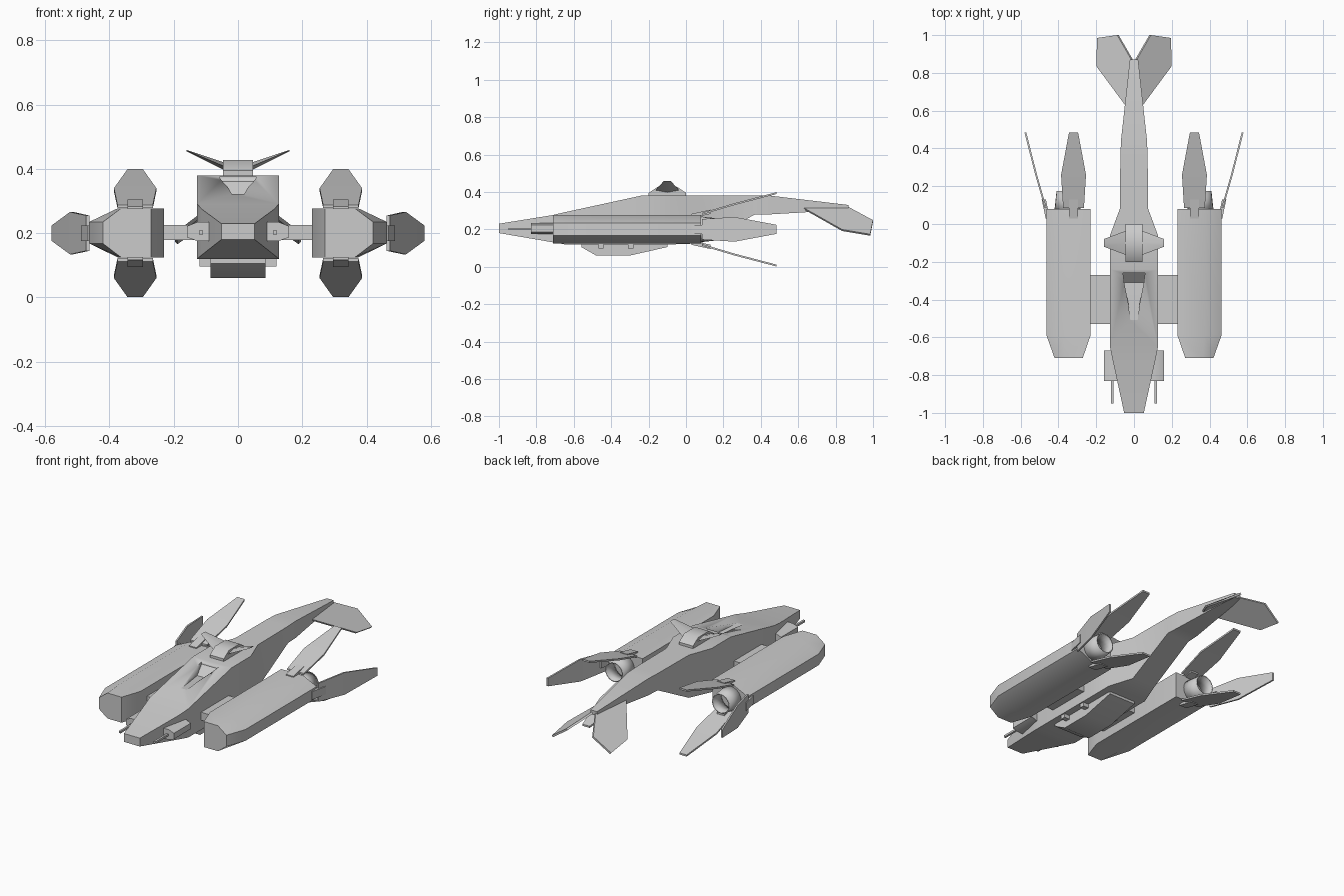
import bpy, bmesh, math
from mathutils import Matrix

if "Cube" in bpy.data.objects:
    bpy.data.objects.remove(bpy.data.objects["Cube"])


def finish(name, bm, mirror=False, angle=40):
    bmesh.ops.recalc_face_normals(bm, faces=bm.faces)
    me = bpy.data.meshes.new(name)
    bm.to_mesh(me)
    bm.free()
    ob = bpy.data.objects.new(name, me)
    bpy.context.collection.objects.link(ob)
    bpy.ops.object.select_all(action='DESELECT')
    ob.select_set(True)
    bpy.context.view_layer.objects.active = ob
    bpy.ops.object.shade_smooth_by_angle(angle=math.radians(angle))
    if mirror:
        ob.modifiers.new("mirror", 'MIRROR').use_mirror_merge = False
    return ob


def loft(name, sections, **kw):
    """Skin a list of equal-length point loops and cap both ends."""
    bm = bmesh.new()
    rings = [[bm.verts.new(p) for p in s] for s in sections]
    n = len(rings[0])
    for a, b in zip(rings, rings[1:]):
        for i in range(n):
            j = (i + 1) % n
            bm.faces.new((a[i], a[j], b[j], b[i]))
    bm.faces.new(rings[0])
    bm.faces.new(rings[-1])
    return finish(name, bm, **kw)


def rect(y, x0, x1, z0, z1):
    return [(x0, y, z0), (x1, y, z0), (x1, y, z1), (x0, y, z1)]


def box(name, x0, x1, y0, y1, z0, z1, **kw):
    return loft(name, [rect(y, x0, x1, z0, z1) for y in (y0, y1)], **kw)


def side_prism(name, profile, hw, **kw):
    return loft(name, [[(s * hw, y, z) for y, z in profile] for s in (-1, 1)], **kw)


# Hull: rectangular sections (y, half width, bottom, top)
hull_stations = [(-1, .052, .18, .23), (-.72, .113, .132, .275), (-.65, .127, .12, .291),
                 (-.24, .127, .12, .38), (-.06, .127, .12, .38), (.08, .075, .125, .38),
                 (.37, .072, .28, .38), (.45, .068, .28, .38), (.87, .022, .305, .33)]
hull = loft("hull", [rect(y, -w, w, b, t) for y, w, b, t in hull_stations], angle=60)

# Sunken cockpit recess cut into the sloping top
cutter = loft("recess_cutter", [rect(y, -w, w, b, .45) for y, w, b in
                                [(-.52, .018, .322), (-.42, .03, .318), (-.31, .052, .312), (-.26, .058, .36)]])
cutter.hide_render = True
cutter.hide_viewport = True
cut = hull.modifiers.new("recess", 'BOOLEAN')
cut.object = cutter
cut.solver = 'EXACT'

# Dorsal sensor housing with two small upswept winglets
side_prism("dorsal_housing", [(-.2, .37), (-.2, .395), (-.15, .428), (-.05, .428), (0, .395), (0, .37)], .046)


def diamond(x, z, hy, t):
    return [(x, -.1 - hy, z), (x, -.1, z - t), (x, -.1 + hy, z), (x, -.1, z + t)]


loft("dorsal_winglet", [diamond(.04, .407, .065, .012), diamond(.16, .457, .02, .002)], mirror=True)

# Belly pod and its side clamps
side_prism("belly_pod", [(-.56, .13), (-.56, .105), (-.48, .06), (-.3, .06), (-.1, .105), (-.1, .13)], .086)
for i, y in enumerate((-.455, -.295)):
    box(f"belly_clamp_{i}", .08, .12, y - .014, y + .014, .097, .125, mirror=True)

# Nose guns
gun = [[(x, y, z) for x, z in ((.09, .175), (.125, .175), (.158, .187), (.158, .222), (.125, .235), (.09, .235))]
       for y in (-.83, -.67)]
loft("gun_housing", gun, mirror=True)
box("gun_barrel", .109, .121, -.95, -.82, .196, .208, mirror=True)

# Pylons joining hull to engines
box("pylon", .12, .24, -.53, -.27, .178, .225, mirror=True)

# Engine nacelles: flat inboard, faceted outboard, tapered front


def nacelle_ring(y, k):
    pts = ((.23, .125), (.375, .125), (.463, .168), (.463, .235), (.375, .277), (.23, .277))
    return [(.345 + (x - .345) * k, y, z) for x, z in pts]


loft("nacelle", [nacelle_ring(-.71, .64), nacelle_ring(-.59, 1), nacelle_ring(.08, 1)], mirror=True, angle=55)

# Exhaust nozzles
bm = bmesh.new()
bmesh.ops.create_cone(bm, cap_ends=False, segments=20, radius1=.07, radius2=.058, depth=.11,
                      matrix=Matrix.Translation((.352, .12, .2)) @ Matrix.Rotation(-math.pi / 2, 4, 'X'))
nozzle = finish("nozzle", bm, mirror=True)
wall = nozzle.modifiers.new("wall", 'SOLIDIFY')
wall.thickness = .006

# Three thrust vanes behind each nacelle (stations: y, half width, offset from centre)
vane_stations = [(.085, .055, .083), (.26, .066, .135), (.485, .024, .194)]


def vane(name, place):
    t = .005
    loft(name, [[place(u, y, r) for u, r in ((-w, o - t), (w, o - t), (w, o + t), (-w, o + t))]
                for y, w, o in vane_stations], mirror=True)
    loft(name + "_hinge", [[place(u, y, r + d) for u, r in ((-.024, .06), (.024, .06), (.024, .083), (-.024, .083))]
                           for y, d in ((.03, 0), (.13, .022))], mirror=True)


vane("upper_vane", lambda u, y, r: (.32 + u, y, .2 + r))
vane("lower_vane", lambda u, y, r: (.32 + u, y, .2 - r))
vane("outer_vane", lambda u, y, r: (.387 + r * .97, y, .2 + u))

# Drooping V tail
tail = [(.025, .605, .325), (.195, .835, .195), (.192, .985, .17), (.085, 1.0, .245), (.01, .87, .315)]
loft("tail_fin", [[(x + s * .004, y, z + s * .004) for x, y, z in tail] for s in (-1, 1)], mirror=True)
